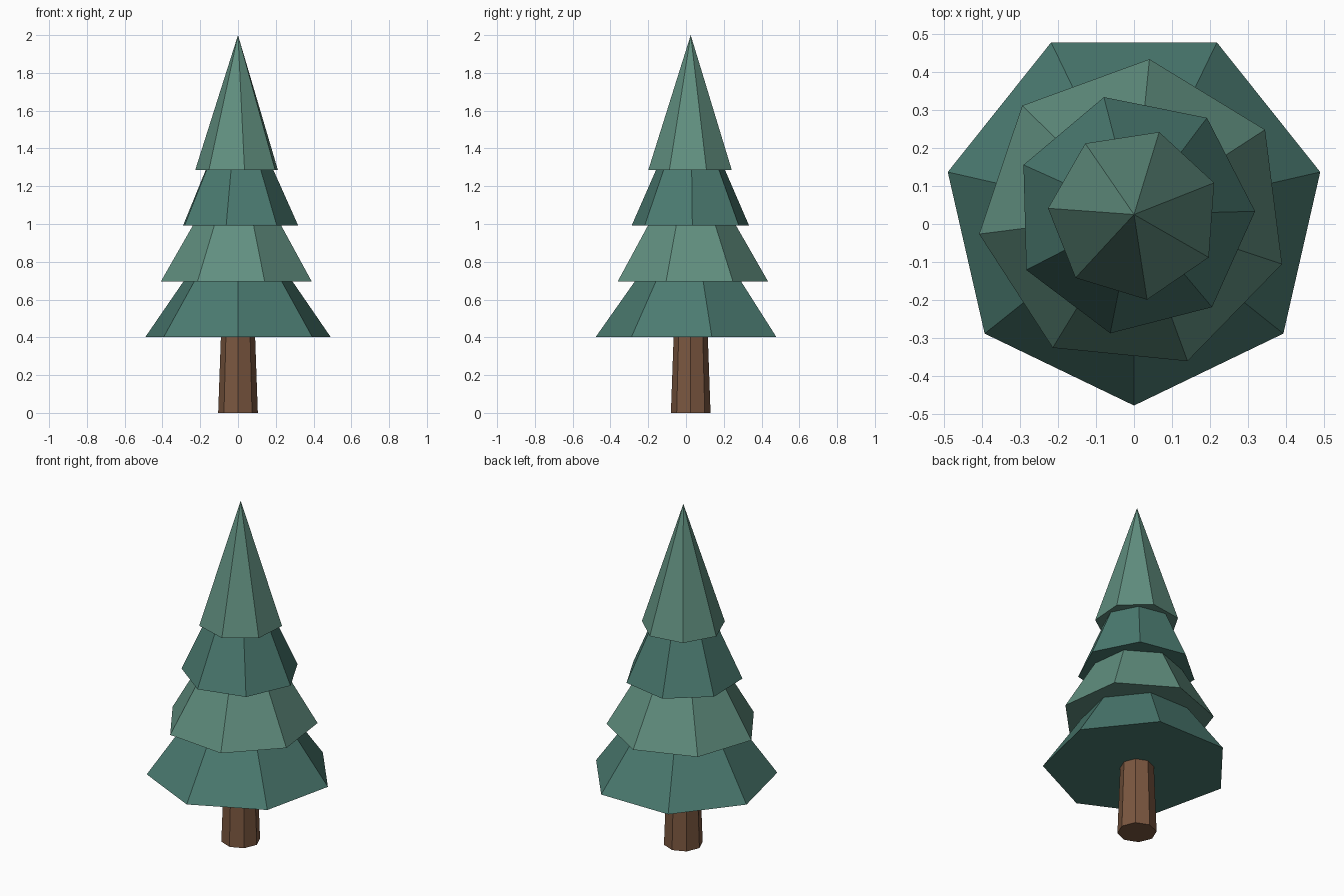
import bpy
from math import radians

if "Cube" in bpy.data.objects:
    bpy.data.objects.remove(bpy.data.objects["Cube"])

CENTRE_Y = 0.025


def material(name, color):
    mat = bpy.data.materials.new(name)
    mat.diffuse_color = (*color, 1)
    mat.use_nodes = True
    mat.node_tree.nodes["Principled BSDF"].inputs["Base Color"].default_value = mat.diffuse_color
    return mat


def cone(name, sides, r_bottom, r_top, z, height, angle, mat):
    # Flat-shaded capped cone standing on z, first corner turned to angle
    bpy.ops.mesh.primitive_cone_add(vertices=sides, radius1=r_bottom, radius2=r_top,
                                    depth=height, location=(0, CENTRE_Y, z + height / 2))
    obj = bpy.context.object
    obj.name = name
    # Blender's first corner points along +y
    obj.rotation_euler.z = radians(angle - 90)
    obj.data.materials.append(mat)
    return obj


bark = material("bark", (0.196, 0.095, 0.051))
dark_needles = material("dark_needles", (0.07, 0.196, 0.163))
light_needles = material("light_needles", (0.119, 0.274, 0.214))

# Tapered eight-sided trunk
cone("trunk", 8, 0.105, 0.09, 0, 0.42, 0, bark)

# Four overlapping seven-sided foliage tiers, each turned a little further
for i in range(4):
    cone(f"foliage_tier_{i + 1}", 7, 0.503 - 0.092 * i, 0, 0.402 + 0.2947 * i, 0.714,
         -90 + 20.05 * i, light_needles if i % 2 else dark_needles)
